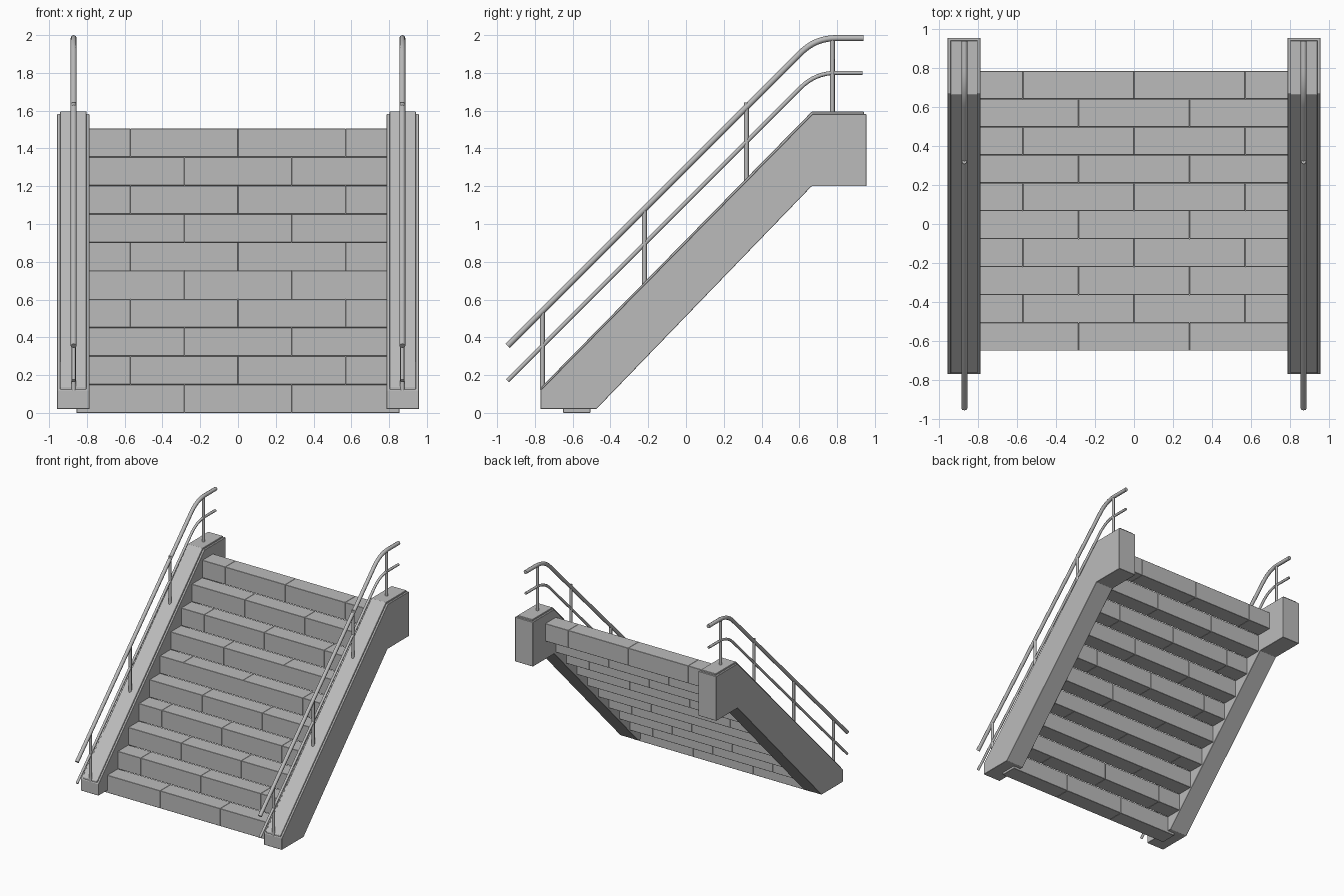
import bpy
import bmesh
from mathutils import Vector

cube = bpy.data.objects.get("Cube")
if cube:
    bpy.data.objects.remove(cube, do_unlink=True)


def material(name, color):
    mat = bpy.data.materials.new(name)
    mat.use_nodes = True
    mat.diffuse_color = color
    mat.node_tree.nodes["Principled BSDF"].inputs["Base Color"].default_value = color
    return mat


GREY = material("stone grey", (0.5, 0.5, 0.5, 1))


def add_object(name, data):
    obj = bpy.data.objects.new(name, data)
    bpy.context.collection.objects.link(obj)
    data.materials.append(GREY)
    return obj


def prism(name, profile, x0, x1, bevel):
    """Extrude a (y, z) outline from x0 to x1 and soften its edges."""
    bm = bmesh.new()
    face = bm.faces.new([bm.verts.new((x0, y, z)) for y, z in profile])
    ext = bmesh.ops.extrude_face_region(bm, geom=[face])
    verts = [v for v in ext["geom"] if isinstance(v, bmesh.types.BMVert)]
    bmesh.ops.translate(bm, vec=(x1 - x0, 0, 0), verts=verts)
    bmesh.ops.recalc_face_normals(bm, faces=bm.faces)
    mesh = bpy.data.meshes.new(name)
    bm.to_mesh(mesh)
    bm.free()
    obj = add_object(name, mesh)
    mod = obj.modifiers.new("soft edges", 'BEVEL')
    mod.width = bevel
    mod.segments = 1
    return obj


def tube(name, points, radius):
    """Round bar with closed ends along a list of points."""
    curve = bpy.data.curves.new(name, 'CURVE')
    curve.dimensions = '3D'
    curve.bevel_depth = radius
    curve.bevel_resolution = 2
    curve.use_fill_caps = True
    spline = curve.splines.new('POLY')
    spline.points.add(len(points) - 1)
    for p, co in zip(spline.points, points):
        p.co = (*co, 1)
    spline.use_smooth = True
    return add_object(name, curve)


def rail_path(x, start, knee, end, reach=0.11, steps=8):
    """Sloped line that bends softly into a level end."""
    a, k, e = (Vector((x, *p)) for p in (start, knee, end))
    p0 = k + (a - k).normalized() * reach
    p1 = k + (e - k).normalized() * reach
    bend = []
    for i in range(steps + 1):
        t = i / steps
        bend.append(p0 * (1 - t) ** 2 + k * 2 * t * (1 - t) + p1 * t * t)
    return [a] + bend + [e]


# Steps: ten courses of blocks with staggered joints
HALF, BLOCK, DEPTH, RISE = 0.855, 0.57, 0.1435, 0.1505
for i in range(10):
    if i % 2:
        joints = [-HALF, -BLOCK, 0, BLOCK, HALF]
    else:
        joints = [-HALF, -BLOCK / 2, BLOCK / 2, HALF]
    y, z = -0.65 + i * DEPTH, i * RISE
    outline = [(y, z), (y + DEPTH, z), (y + DEPTH, z + RISE), (y, z + RISE)]
    for j, (x0, x1) in enumerate(zip(joints, joints[1:])):
        prism(f"step_{i + 1}_block_{j + 1}", outline, x0, x1, 0.002)

# Side walls, raised caps and handrails, one set on each side
WALL = [(-0.77, 0.02), (-0.475, 0.02), (0.665, 1.2), (0.955, 1.2),
        (0.955, 1.582), (0.67, 1.582), (-0.77, 0.12)]
CAP = [(-0.765, 0.115), (0.67, 1.57), (0.942, 1.57),
       (0.942, 1.595), (0.666, 1.595), (-0.765, 0.138)]
POSTS = [(-0.76, 0.12, 0.54), (-0.22, 0.67, 1.08),
         (0.32, 1.21, 1.643), (0.775, 1.58, 1.985)]
for side, s in (("left", 1), ("right", -1)):
    prism(f"{side}_side_wall", WALL, s * 0.787, s * 0.957, 0.002)
    prism(f"{side}_wall_cap", CAP, s * 0.802, s * 0.942, 0.002)
    x = s * 0.87
    tube(f"{side}_handrail",
         rail_path(x, (-0.945, 0.355), (0.685, 1.984), (0.94, 1.984)), 0.016)
    tube(f"{side}_lower_rail",
         rail_path(x, (-0.945, 0.17), (0.685, 1.8), (0.935, 1.8)), 0.011)
    for n, (y, low, high) in enumerate(POSTS):
        tube(f"{side}_post_{n + 1}", [(x, y, low), (x, y, high)], 0.0125)
